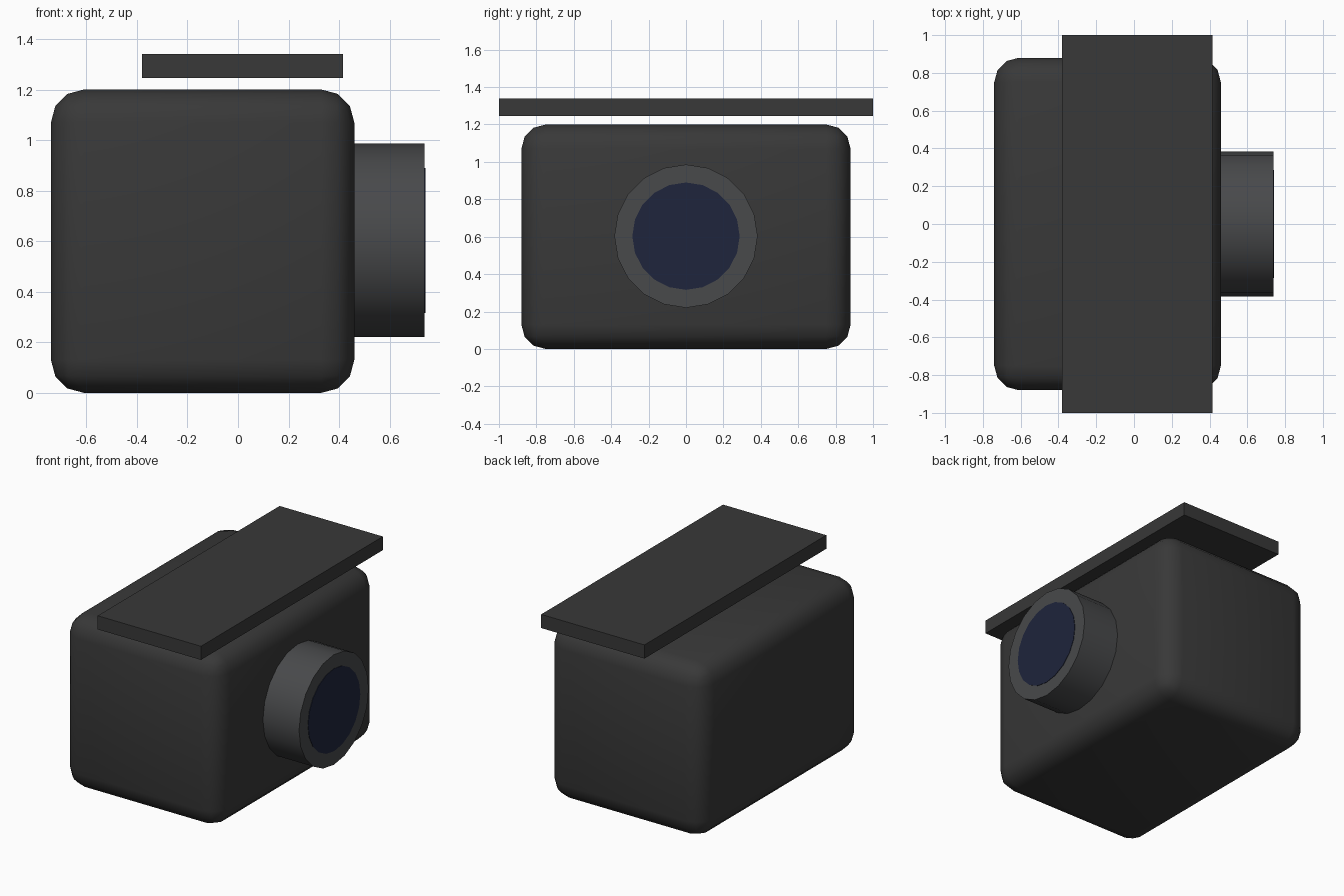
import bpy
from math import radians

if "Cube" in bpy.data.objects:
    bpy.data.objects.remove(bpy.data.objects["Cube"])


def paint(obj, name, rgb):
    mat = bpy.data.materials.get(name) or bpy.data.materials.new(name)
    mat.diffuse_color = (*rgb, 1)
    mat.use_nodes = True
    mat.node_tree.nodes["Principled BSDF"].inputs["Base Color"].default_value = mat.diffuse_color
    obj.data.materials.append(mat)


def box(name, lo, hi):
    bpy.ops.mesh.primitive_cube_add(size=1, location=[(a + b) / 2 for a, b in zip(lo, hi)])
    obj = bpy.context.object
    obj.name = name
    obj.scale = [b - a for a, b in zip(lo, hi)]
    bpy.ops.object.transform_apply(location=False, rotation=False, scale=True)
    return obj


def barrel(name, radius, x0, x1, z):
    bpy.ops.mesh.primitive_cylinder_add(vertices=20, radius=radius, depth=x1 - x0,
                                        location=((x0 + x1) / 2, 0, z),
                                        rotation=(0, radians(90), 0))
    obj = bpy.context.object
    obj.name = name
    bpy.ops.object.shade_smooth_by_angle(angle=radians(40))
    return obj


# Rounded housing
housing = box("housing", (-0.74, -0.88, 0), (0.46, 0.88, 1.2))
bevel = housing.modifiers.new("rounding", 'BEVEL')
bevel.width = 0.13
bevel.segments = 3
bpy.ops.object.modifier_apply(modifier=bevel.name)
bpy.ops.object.shade_smooth_by_angle(angle=radians(40))
paint(housing, "dark_grey", (0.04, 0.04, 0.04))

# Flat sunshade hovering over the housing
shade = box("sunshade", (-0.38, -1, 1.245), (0.415, 1, 1.34))
paint(shade, "dark_grey", (0.04, 0.04, 0.04))

# Lens barrel and its blue glass
lens = barrel("lens_barrel", 0.383, 0.42, 0.738, 0.603)
paint(lens, "mid_grey", (0.065, 0.067, 0.07))
glass = barrel("lens_glass", 0.287, 0.68, 0.741, 0.603)
paint(glass, "dark_blue", (0.013, 0.018, 0.045))
